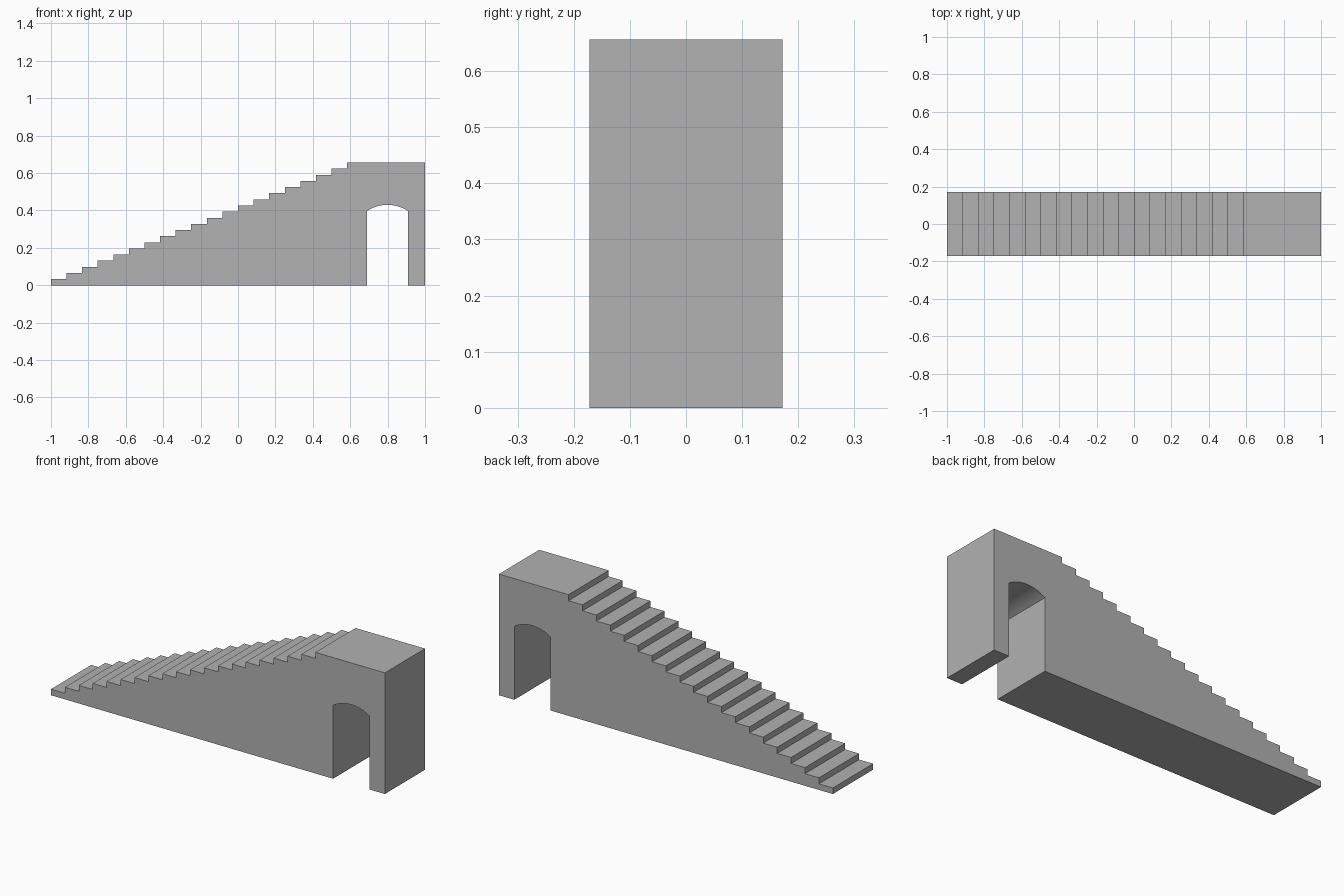
import bpy, bmesh, math

old = bpy.data.objects.get("Cube")
if old:
    bpy.data.objects.remove(old, do_unlink=True)

# Main dimensions
LEFT, RIGHT = -1.0, 1.0
HALF_DEPTH = 0.172
HEIGHT = 0.656
RISES = 20
TREAD = 1 / 12
RISE = HEIGHT / RISES
ARCH_X0, ARCH_X1 = 0.69, 0.908
SPRING, CROWN = 0.397, 0.43
ARCH_SEGMENTS = 20

# Plain grey stone
stone = bpy.data.materials.new("grey_stone")
stone.use_nodes = True
grey = (0.445, 0.445, 0.445, 1)
stone.diffuse_color = grey
stone.node_tree.nodes["Principled BSDF"].inputs["Base Color"].default_value = grey


def arch_points():
    """Shallow circular arch from the right springing to the left one."""
    half = (ARCH_X1 - ARCH_X0) / 2
    rise = CROWN - SPRING
    radius = (half ** 2 + rise ** 2) / (2 * rise)
    mid = (ARCH_X0 + ARCH_X1) / 2
    sweep = math.asin(half / radius)
    points = []
    for i in range(ARCH_SEGMENTS + 1):
        a = sweep * (1 - 2 * i / ARCH_SEGMENTS)
        points.append((mid + radius * math.sin(a),
                       CROWN - radius + radius * math.cos(a)))
    return points


# Side profile: stepped flank, landing, outer pier, arched doorway
profile = [(LEFT, 0)]
for i in range(RISES):
    x = LEFT + i * TREAD
    profile.append((x, (i + 1) * RISE))
    end = RIGHT if i == RISES - 1 else x + TREAD
    profile.append((end, (i + 1) * RISE))
profile += [(RIGHT, 0), (ARCH_X1, 0)] + arch_points() + [(ARCH_X0, 0)]

# Extrude the profile through the depth
bm = bmesh.new()
side = bm.faces.new([bm.verts.new((x, -HALF_DEPTH, z)) for x, z in profile])
result = bmesh.ops.extrude_face_region(bm, geom=[side], use_keep_orig=True)
moved = [g for g in result["geom"] if isinstance(g, bmesh.types.BMVert)]
bmesh.ops.translate(bm, verts=moved, vec=(0, 2 * HALF_DEPTH, 0))
bmesh.ops.recalc_face_normals(bm, faces=bm.faces)

mesh = bpy.data.meshes.new("staircase_with_archway")
bm.to_mesh(mesh)
bm.free()
mesh.materials.append(stone)
stairs = bpy.data.objects.new("staircase_with_archway", mesh)
bpy.context.collection.objects.link(stairs)

# Smooth only the curved underside of the arch
bpy.ops.object.select_all(action="DESELECT")
stairs.select_set(True)
bpy.context.view_layer.objects.active = stairs
bpy.ops.object.shade_smooth_by_angle(angle=math.radians(20))
